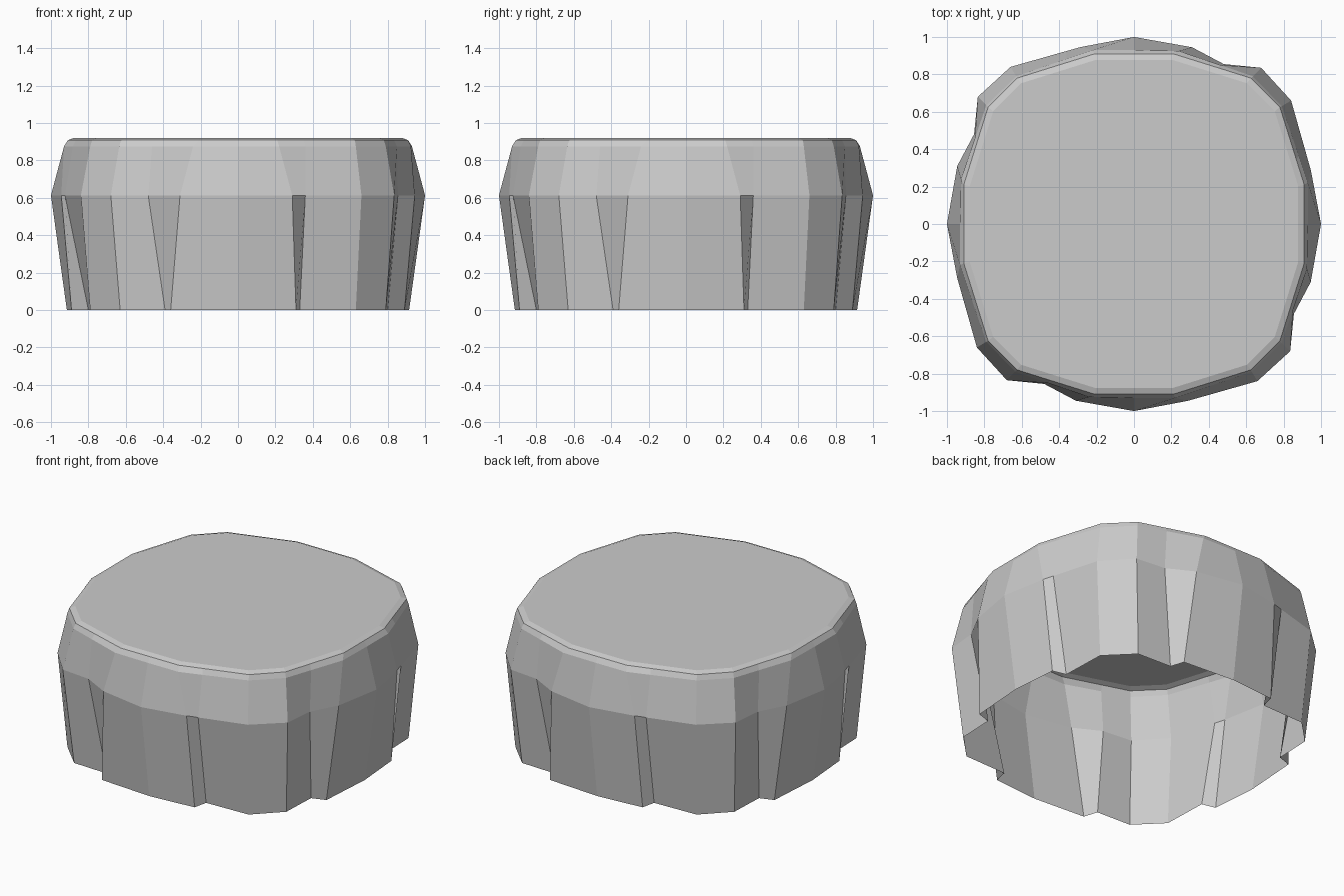
import bpy
import bmesh
from math import pi
from mathutils import Matrix, Vector

cube = bpy.data.objects.get("Cube")
if cube:
    bpy.data.objects.remove(cube)

grey = bpy.data.materials.new("light_grey")
grey.use_nodes = True
colour = (0.6, 0.6, 0.6, 1)
grey.diffuse_color = colour
grey.node_tree.nodes["Principled BSDF"].inputs["Base Color"].default_value = colour

# Quarter outlines: corner, recess, recess lip, ridge, step lip, step foot, corner
rim = [(-.63, -.79), (-.39, -.80), (-.36, -.89), (0, -.915),
       (.31, -.89), (.33, -.80), (.63, -.79)]
waist = [(-.68, -.835), (-.48, -.855), (-.31, -.945), (0, -1),
         (.29, -.945), (.36, -.925), (.66, -.84)]
shoulder = [(-.635, -.79), (-.46, -.85), (-.24, -.925), (0, -.93),
            (.22, -.93), (.36, -.883), (.63, -.79)]
bevel = [(-.625, -.78), (-.45, -.835), (-.21, -.91), (0, -.91),
         (.21, -.91), (.35, -.866), (.625, -.78)]
cap = [(x * .965, y * .965) for x, y in bevel]
levels = [(rim, 0), (waist, .613), (shoulder, .875), (bevel, .908), (cap, .92)]

# Each outline is turned four times into a closed ring
bm = bmesh.new()
rings = []
for outline, z in levels:
    ring = []
    for turn in range(4):
        rot = Matrix.Rotation(turn * pi / 2, 3, 'Z')
        ring += [bm.verts.new(rot @ Vector((x, y, z))) for x, y in outline]
    rings.append(ring)

# Walls, open underneath and closed by a flat top
for low, high in zip(rings, rings[1:]):
    for i in range(len(low)):
        j = (i + 1) % len(low)
        bm.faces.new((low[i], low[j], high[j], high[i]))
bm.faces.new(rings[-1])

mesh = bpy.data.meshes.new("cap_shell")
bm.to_mesh(mesh)
bm.free()
mesh.materials.append(grey)
shell = bpy.data.objects.new("cap_shell", mesh)
bpy.context.collection.objects.link(shell)
